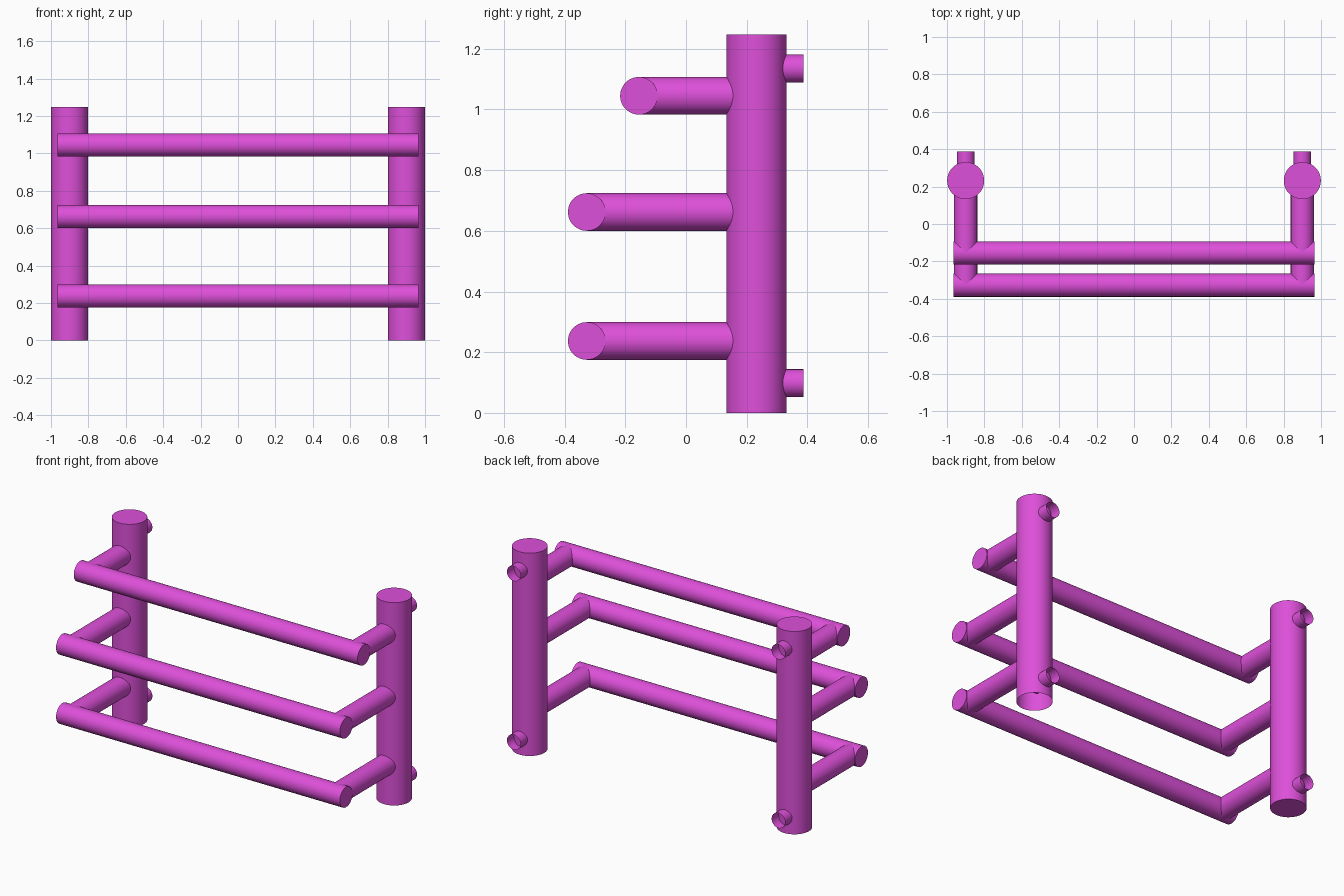
import bpy
import bmesh
import math
from mathutils import Vector

cube = bpy.data.objects.get("Cube")
if cube:
    bpy.data.objects.remove(cube, do_unlink=True)

magenta = bpy.data.materials.new("magenta")
magenta.use_nodes = True
COLOUR = (0.73, 0.08, 0.70, 1.0)
magenta.diffuse_color = COLOUR
magenta.node_tree.nodes["Principled BSDF"].inputs["Base Color"].default_value = COLOUR

POST_X, POST_Y, POST_R, POST_H = 0.9, 0.232, 0.099, 1.247
BAR_R, STUB_R, BACK_Y = 0.062, 0.046, 0.388


def rod(name, start, end, radius, open_start=False, open_end=False):
    """Round bar between two points, with either end optionally left open."""
    start, end = Vector(start), Vector(end)
    axis = end - start
    bm = bmesh.new()
    bmesh.ops.create_cone(bm, cap_ends=True, segments=48, radius1=radius,
                          radius2=radius, depth=axis.length)
    bm.normal_update()
    doomed = [f for f in bm.faces if (open_start and f.normal.z < -0.9)
              or (open_end and f.normal.z > 0.9)]
    bmesh.ops.delete(bm, geom=doomed, context="FACES")
    turn = axis.to_track_quat("Z", "Y").to_matrix()
    bmesh.ops.rotate(bm, verts=bm.verts, matrix=turn)
    bmesh.ops.translate(bm, verts=bm.verts, vec=(start + end) / 2)
    mesh = bpy.data.meshes.new(name)
    bm.to_mesh(mesh)
    bm.free()
    mesh.materials.append(magenta)
    obj = bpy.data.objects.new(name, mesh)
    bpy.context.collection.objects.link(obj)
    bpy.ops.object.select_all(action="DESELECT")
    obj.select_set(True)
    bpy.context.view_layer.objects.active = obj
    bpy.ops.object.shade_smooth_by_angle(angle=math.radians(30))


# Rails: label, forward position, height
rails = (("lower", -0.327, 0.237), ("middle", -0.327, 0.662), ("upper", -0.155, 1.045))
for label, y, z in rails:
    rod(label + "_rail", (-0.965, y, z), (0.965, y, z), BAR_R)

for side, x in (("left", POST_X), ("right", -POST_X)):
    # Upright post, the left one open underneath
    rod(side + "_post", (x, POST_Y, 0), (x, POST_Y, POST_H), POST_R,
        open_start=(side == "left"))
    # Arms from the post to each rail
    for label, y, z in rails:
        rod(f"{side}_{label}_arm", (x, POST_Y, z), (x, y, z), BAR_R)
    # Hollow wall stubs
    for label, z in (("lower", 0.098), ("upper", 1.135)):
        rod(f"{side}_{label}_wall_stub", (x, POST_Y, z), (x, BACK_Y, z), STUB_R,
            open_start=True, open_end=True)
